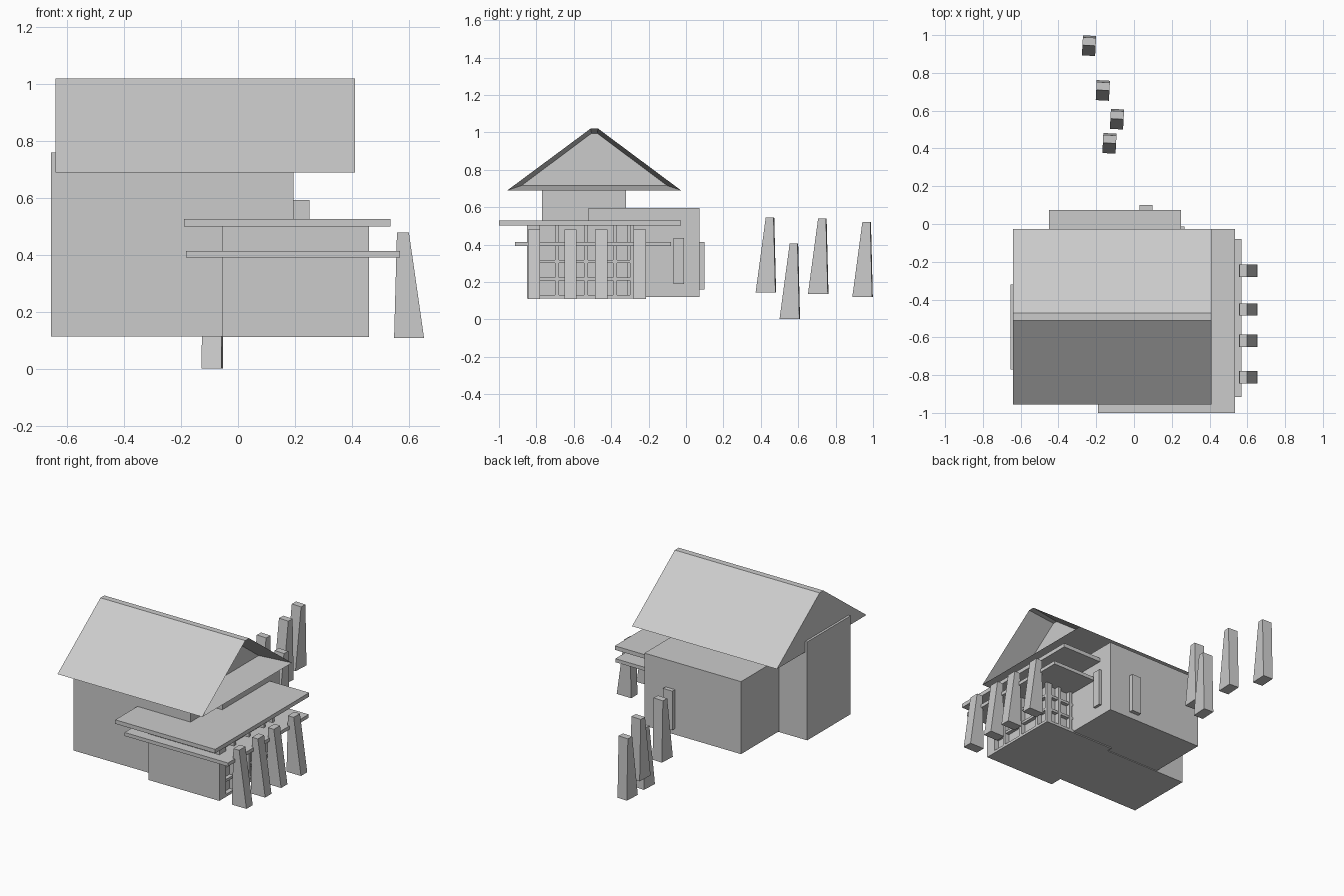
import bpy, bmesh, math
from mathutils import Matrix

if "Cube" in bpy.data.objects:
    bpy.data.objects.remove(bpy.data.objects["Cube"])


def make_object(name, verts, faces, matrix=None):
    mesh = bpy.data.meshes.new(name)
    bm = bmesh.new()
    vs = [bm.verts.new(v) for v in verts]
    for f in faces:
        bm.faces.new([vs[i] for i in f])
    bmesh.ops.recalc_face_normals(bm, faces=bm.faces)
    bm.to_mesh(mesh)
    bm.free()
    ob = bpy.data.objects.new(name, mesh)
    bpy.context.collection.objects.link(ob)
    if matrix:
        ob.matrix_world = matrix
    return ob


BOX_FACES = [(0, 1, 2, 3), (4, 5, 6, 7), (0, 1, 5, 4),
             (1, 2, 6, 5), (2, 3, 7, 6), (3, 0, 4, 7)]


def rect(x, y, z):
    return [(x[0], y[0], z), (x[1], y[0], z), (x[1], y[1], z), (x[0], y[1], z)]


def box(name, x, y, z):
    return make_object(name, rect(x, y, z[0]) + rect(x, y, z[1]), BOX_FACES)


def buttress(name, loc, height, depth, width, top, angle=0.0):
    """Post with a straight inner face (local -x) and a sloping outer face."""
    w, d = width / 2, depth / 2
    verts = rect((-d, d), (-w, w), 0) + rect((-d + 0.01, -d + 0.01 + top), (-w, w), height)
    m = Matrix.Translation(loc) @ Matrix.Rotation(math.radians(angle), 4, 'Z')
    return make_object(name, verts, BOX_FACES, m)


# Main volumes
box("main_hall", (-0.655, 0.195), (-0.77, -0.32), (0.115, 0.76))
box("rear_block", (-0.45, 0.25), (-0.52, 0.073), (0.12, 0.595))

# Gable roof with recessed gable on the right end
outer = [(-0.955, 0.69), (-0.51, 1.02), (-0.47, 1.02), (-0.027, 0.69)]
inner = [(-0.88, 0.715), (-0.505, 0.995), (-0.475, 0.995), (-0.10, 0.715)]
verts = ([(-0.64, y, z) for y, z in outer] + [(0.41, y, z) for y, z in outer]
         + [(0.22, y, z) for y, z in inner])
faces = [(0, 1, 2, 3), (8, 9, 10, 11)]
for i in range(4):
    j = (i + 1) % 4
    faces += [(i, j, 4 + j, 4 + i), (4 + i, 4 + j, 8 + j, 8 + i)]
make_object("gable_roof", verts, faces)

# Glazed front room: solid front wall, recessed glazing core and floor
box("front_wall", (-0.055, 0.46), (-0.85, -0.78), (0.115, 0.51))
box("glazing_core", (-0.055, 0.43), (-0.79, -0.31), (0.117, 0.51))
box("front_room_floor", (-0.055, 0.46), (-0.85, -0.28), (0.113, 0.13))

# Window bars on the right and rear faces of the front room
for i, y in enumerate((-0.69, -0.535, -0.38, -0.29)):
    box(f"side_mullion_{i}", (0.42, 0.46), (y - 0.01, y + 0.01), (0.12, 0.51))
for i, x in enumerate((0.27, 0.36)):
    box(f"rear_mullion_{i}", (x - 0.01, x + 0.01), (-0.32, -0.28), (0.12, 0.51))
for i, z in enumerate((0.215, 0.31, 0.405)):
    box(f"side_transom_{i}", (0.42, 0.455), (-0.79, -0.285), (z - 0.008, z + 0.008))
    box(f"rear_transom_{i}", (0.2, 0.455), (-0.32, -0.285), (z - 0.008, z + 0.008))

# Two flat canopies
box("upper_canopy", (-0.19, 0.535), (-1.0, -0.027), (0.502, 0.528))
box("lower_canopy", (-0.182, 0.568), (-0.915, -0.08), (0.392, 0.415))

# Buttress posts along the right side
for i, y in enumerate((-0.812, -0.618, -0.453, -0.247)):
    buttress(f"side_post_{i}", (0.60, y, 0.11), 0.37, 0.105, 0.065, 0.042)

# Small raised panels on the rear block
box("side_panel", (0.24, 0.268), (-0.068, -0.012), (0.19, 0.435))
box("rear_panel", (0.028, 0.097), (0.06, 0.1), (0.16, 0.415))

# Free-standing posts behind the house
for i, (x, y, z) in enumerate(((-0.13, 0.427, 0.143), (-0.09, 0.555, 0.003),
                               (-0.165, 0.707, 0.137), (-0.238, 0.944, 0.12))):
    buttress(f"rear_post_{i}", (x, y, z), 0.402, 0.106, 0.07, 0.042, -93)
